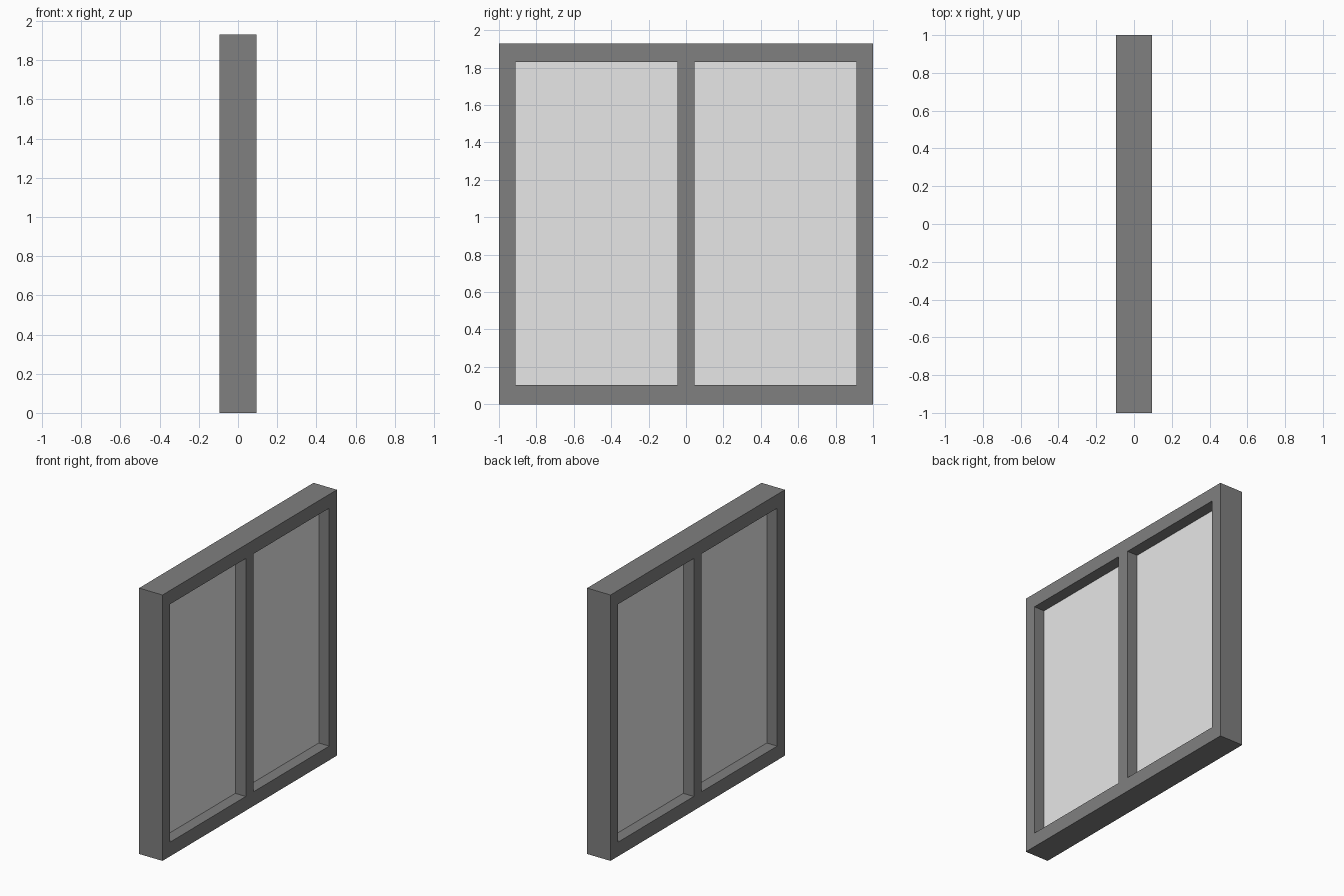
import bpy
import bmesh

cube = bpy.data.objects.get("Cube")
if cube:
    bpy.data.objects.remove(cube, do_unlink=True)

DEPTH = 0.188        # frame thickness along x
PANE_DEPTH = 0.02
YS = [-1.0, -0.912, -0.045, 0.045, 0.912, 1.0]
ZS = [0.0, 0.103, 1.83, 1.93]
OPENINGS = [(1, 1), (3, 1)]     # grid cells holding the panes


def make_material(name, value):
    mat = bpy.data.materials.new(name)
    mat.use_nodes = True
    colour = (value, value, value, 1.0)
    mat.diffuse_color = colour
    mat.node_tree.nodes["Principled BSDF"].inputs["Base Color"].default_value = colour
    return mat


def make_slab(name, cells, depth, mat):
    """Fill the given grid cells and extrude them into one clean slab along x."""
    bm = bmesh.new()
    for i, j in cells:
        corners = [(i, j), (i + 1, j), (i + 1, j + 1), (i, j + 1)]
        bm.faces.new([bm.verts.new((-depth / 2, YS[a], ZS[b])) for a, b in corners])
    bmesh.ops.remove_doubles(bm, verts=bm.verts[:], dist=0.0001)
    front = bm.faces[:]
    result = bmesh.ops.extrude_face_region(bm, geom=front, use_keep_orig=True)
    moved = [g for g in result["geom"] if isinstance(g, bmesh.types.BMVert)]
    bmesh.ops.translate(bm, verts=moved, vec=(depth, 0, 0))
    bmesh.ops.recalc_face_normals(bm, faces=bm.faces[:])
    mesh = bpy.data.meshes.new(name)
    bm.to_mesh(mesh)
    bm.free()
    mesh.materials.append(mat)
    obj = bpy.data.objects.new(name, mesh)
    bpy.context.collection.objects.link(obj)
    return obj


frame_grey = make_material("frame_grey", 0.215)
pane_grey = make_material("pane_light_grey", 0.8)

# Frame with its centre mullion
cells = [(i, j) for i in range(len(YS) - 1) for j in range(len(ZS) - 1)]
make_slab("window_frame", [c for c in cells if c not in OPENINGS], DEPTH, frame_grey)

# Panes recessed equally from both sides
for name, cell in zip(("front_pane", "back_pane"), OPENINGS):
    make_slab(name, [cell], PANE_DEPTH, pane_grey)
